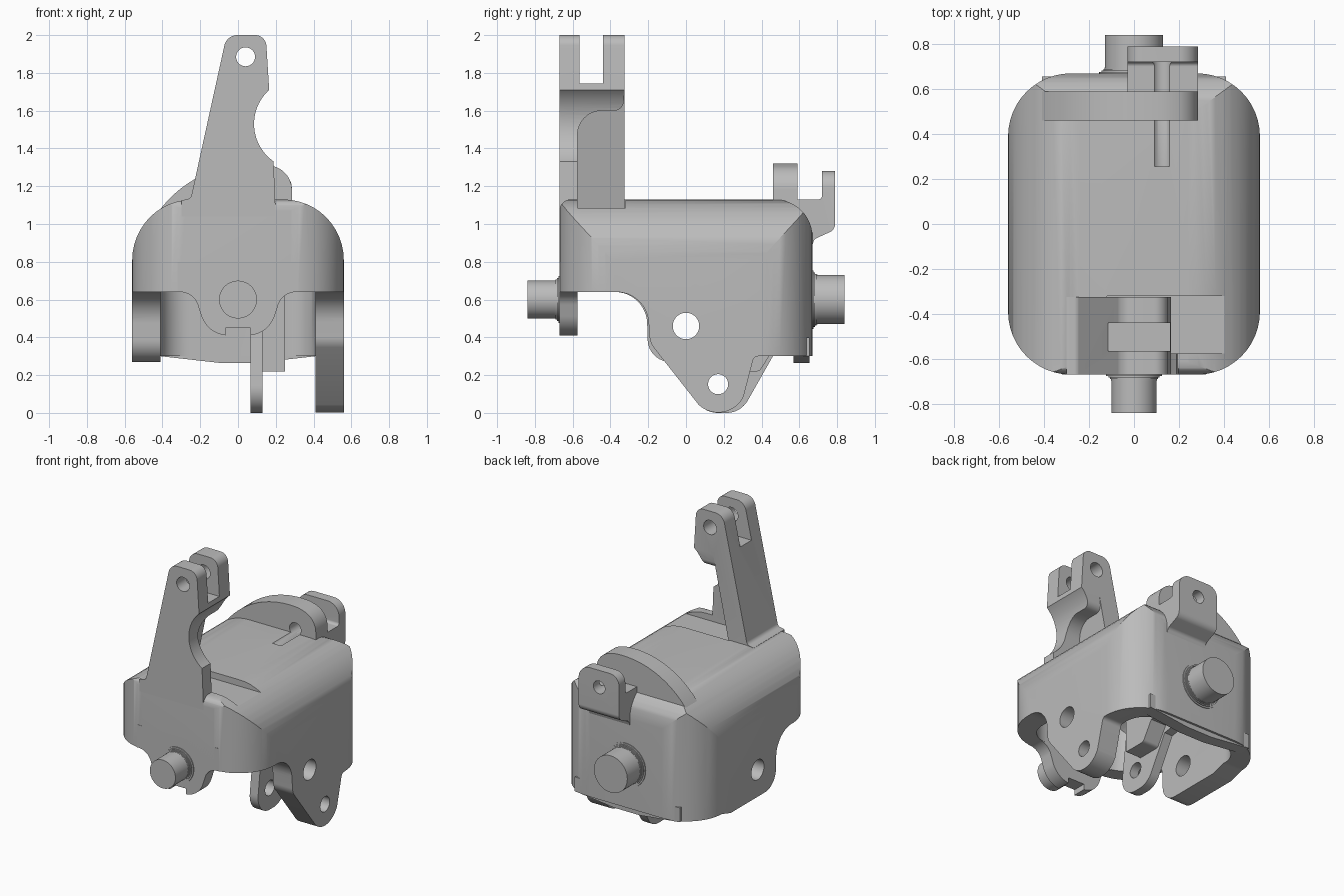
import bpy, bmesh, math
from mathutils import Vector

if "Cube" in bpy.data.objects:
    bpy.data.objects.remove(bpy.data.objects["Cube"], do_unlink=True)

grey = bpy.data.materials.new("plain grey")
grey.use_nodes = True
grey.diffuse_color = (0.5, 0.5, 0.5, 1)
grey.node_tree.nodes["Principled BSDF"].inputs["Base Color"].default_value = (0.5, 0.5, 0.5, 1)


def rounded(corners, steps=12):
    """Outline from corners (u, v) or (u, v, radius)."""
    out = []
    n = len(corners)
    for i, c in enumerate(corners):
        p = Vector(c[:2])
        if len(c) < 3:
            out.append(p)
            continue
        a = (Vector(corners[i - 1][:2]) - p).normalized()
        b = (Vector(corners[(i + 1) % n][:2]) - p).normalized()
        half = a.angle(b) / 2
        centre = p + (a + b).normalized() * (c[2] / math.sin(half))
        reach = c[2] / math.tan(half)
        s, e = p + a * reach - centre, p + b * reach - centre
        turn = math.atan2(s.x * e.y - s.y * e.x, s.dot(e))
        for k in range(steps + 1):
            t = turn * k / steps
            out.append(centre + Vector((s.x * math.cos(t) - s.y * math.sin(t),
                                        s.x * math.sin(t) + s.y * math.cos(t))))
    return out


def arc(u, v, r, start, end, steps=20):
    angles = [math.radians(start + (end - start) * k / steps) for k in range(steps + 1)]
    return [(u + r * math.cos(a), v + r * math.sin(a)) for a in angles]


def prism(name, outline, axis, lo, hi):
    """Extrude an outline along an axis."""
    place = {"x": lambda p, d: (d, p[0], p[1]),
             "y": lambda p, d: (p[0], d, p[1]),
             "z": lambda p, d: (p[0], p[1], d)}[axis]
    bm = bmesh.new()
    rings = [[bm.verts.new(place(p, d)) for p in outline] for d in (lo, hi)]
    n = len(outline)
    for ring in rings:
        bm.faces.new(ring)
    for i in range(n):
        j = (i + 1) % n
        bm.faces.new((rings[0][i], rings[0][j], rings[1][j], rings[1][i]))
    bmesh.ops.recalc_face_normals(bm, faces=bm.faces)
    mesh = bpy.data.meshes.new(name)
    bm.to_mesh(mesh)
    bm.free()
    mesh.materials.append(grey)
    ob = bpy.data.objects.new(name, mesh)
    bpy.context.collection.objects.link(ob)
    return ob


def combine(ob, other, operation="DIFFERENCE"):
    """Apply a boolean and discard the helper."""
    mod = ob.modifiers.new("cut", "BOOLEAN")
    mod.operation, mod.solver, mod.object = operation, "EXACT", other
    bpy.context.view_layer.objects.active = ob
    bpy.ops.object.modifier_apply(modifier=mod.name)
    bpy.data.objects.remove(other, do_unlink=True)
    return ob


def drill(ob, axis, u, v, r, lo=-2, hi=2):
    circle = arc(u, v, r, 0, 337.5 + 15, 47)
    return combine(ob, prism("drill", circle, axis, lo, hi))


def box(x0, x1, y0, y1, z0, z1):
    return prism("box", [(x0, y0), (x1, y0), (x1, y1), (x0, y1)], "z", z0, z1)


# Housing: plan, front and side outlines intersected
housing = prism("housing", rounded([(-.56, -.67, .28), (.56, -.67, .28),
                                    (.56, .67, .28), (-.56, .67, .28)]), "z", 0, 1.3)
combine(housing, prism("front_outline", rounded(
    [(-.7, -.1), (.7, -.1), (.7, .5), (.56, .5), (.56, 1.13, .32), (-.56, 1.13, .32),
     (-.56, .5), (-.7, .5)]), "y", -1, 1), "INTERSECT")
combine(housing, prism("side_outline", rounded(
    [(-.67, -.2), (.67, -.2), (.67, 1.13, .2), (-.67, 1.13, .06)]), "x", -1, 1), "INTERSECT")

# Hollow underside
cavity = prism("cavity", rounded([(-.41, -.575, .15), (.41, -.575, .15),
                                  (.41, .57, .15), (-.41, .57, .15)]), "z", -.3, 1.0)
combine(cavity, prism("cavity_outline", rounded(
    [(-.41, -.4), (.41, -.4), (.41, 1.0, .2), (-.41, 1.0, .2)]), "y", -1, 1), "INTERSECT")
combine(housing, cavity)

# Lower edges: long lug on the left wall, short one on the right
front_edge = [(-1, -.5), (-1, .64), (-.21, .64, .17)]
left_edge = front_edge + [(-.19, .37, .1), (.085, .02), (.09, -.5)]
combine(housing, prism("left_trim", rounded(left_edge), "x", 0, 1))
combine(housing, prism("left_rear_trim", rounded(
    [(.26, -.5), (.29, .03), (.36, .3, .03), (1, .3), (1, -.5)]), "x", 0, 1))
lug_tip = prism("tip_trim", rounded([(-.3, -.3), (.6, -.3), (.6, .11), (.312, .11)])
                + arc(.17, .152, .15, -16, -142), "x", 0, 1)
combine(housing, lug_tip)
combine(housing, prism("right_trim", rounded(
    front_edge + [(-.2, .27, .12), (.3, .27), (.4, .3), (1, .3), (1, -.5)]), "x", -1, 0))
drill(housing, "x", 0, .46, .07)
drill(housing, "x", .17, .152, .053, 0, 2)

# Shallow recess beside the lever and drilled groove behind
combine(housing, box(-.12, .46, -.575, -.32, 1.085, 1.4))
drill(housing, "y", .125, 1.16, .045, .255, .9)

# Rear wall lip and front boss
prism("rear_lip", rounded([(-.41, .4), (-.41, .3), (-.1, .265), (.1, .265), (.41, .3), (.41, .4)]),
      "y", .57, .655)
boss = prism("front_boss", rounded(
    [(-.32, .64), (-.235, .64, .1), (-.16, .41, .15), (.16, .41, .15), (.235, .64, .1),
     (.32, .64), (.32, .8), (-.32, .8)]), "y", -.67, -.575)
combine(boss, box(-.065, .065, -.8, -.5, .3, .45))

# Pivot pins with flared roots
for name, r, side in (("front_pin", .1, -1), ("rear_pin", .13, 1)):
    prism(name, arc(0, .6, r, 0, 352.5, 47), "y", *sorted((side * .84, side * .62)))
    for k in range(4):
        flare = .025 * (1 - k / 4) ** 2
        prism(name + "_root", arc(0, .6, r + flare, 0, 352.5, 47), "y",
              *sorted((side * .65, side * (.676 + .007 * k))))

# Forked lever with hooked side and pocketed back
lever_outline = rounded([(.2, 1.04), (-.3, 1.04), (-.3, 1.125), (-.25, 1.135, .03),
                         (-.06, 2.0, .07), (.147, 2.0, .06), (.165, 1.71)])
lever = prism("lever", lever_outline + arc(.3275, 1.53, .2425, 134, 235), "y", -.67, -.325)
pocket = prism("pocket", rounded([(-.575, .9), (-.2, .9), (-.2, 1.7), (-.325, 1.7),
                                  (-.335, 1.6, .05), (-.575, 1.6, .13)]), "x", -.5, .6)
combine(pocket, prism("pocket_side", [(-.14, .95), (.02, 1.72), (.5, 1.72), (.5, .95)],
                      "y", -1, 0), "INTERSECT")
combine(lever, pocket)
combine(lever, box(-.5, .5, -.565, -.44, 1.745, 2.2))
drill(lever, "y", .04, 1.885, .05)

# Raised arched rib at the rear
rib = prism("rear_rib", [(.285, .98), (-.4, .98), (-.46, 1.02)] + arc(.08, .70, .62, 146, 83)
            + arc(.155, 1.18, .13, 70, 0), "y", .46, .59)
drill(rib, "y", .125, 1.16, .045)

# Rear lug forming a fork with the rib
lug = prism("rear_lug", rounded([(.5, .86), (.66, .86), (.68, .92, .03), (.79, .97, .05),
                                 (.79, 1.28), (.72, 1.28), (.72, 1.13, .02), (.5, 1.13)]),
            "x", -.1, .4)
combine(lug, prism("lug_outline", rounded([(-.03, .8), (.285, .8), (.285, 1.28, .09),
                                           (-.03, 1.28, .07)]), "y", .4, 1), "INTERSECT")
drill(lug, "y", .125, 1.16, .045)

# Inner hanging lug and its stiffening block
inner = prism("inner_lug", rounded([(.09, .55), (.02, 0, .13), (.29, 0, .13), (.46, .3),
                                    (.59, .32), (.59, 1.05), (.09, 1.05)]), "x", .065, .13)
drill(inner, "x", .17, .152, .053)
prism("inner_block", rounded([(.22, .22), (.39, .22, .03), (.47, .35), (.59, .35),
                              (.59, 1.05), (.22, 1.05)]), "x", .1, .25)

# Smooth curved walls, keep sharp edges
for ob in bpy.context.scene.objects:
    if ob.type == "MESH":
        bpy.ops.object.select_all(action="DESELECT")
        ob.select_set(True)
        bpy.context.view_layer.objects.active = ob
        bpy.ops.object.shade_smooth_by_angle(angle=math.radians(30))
